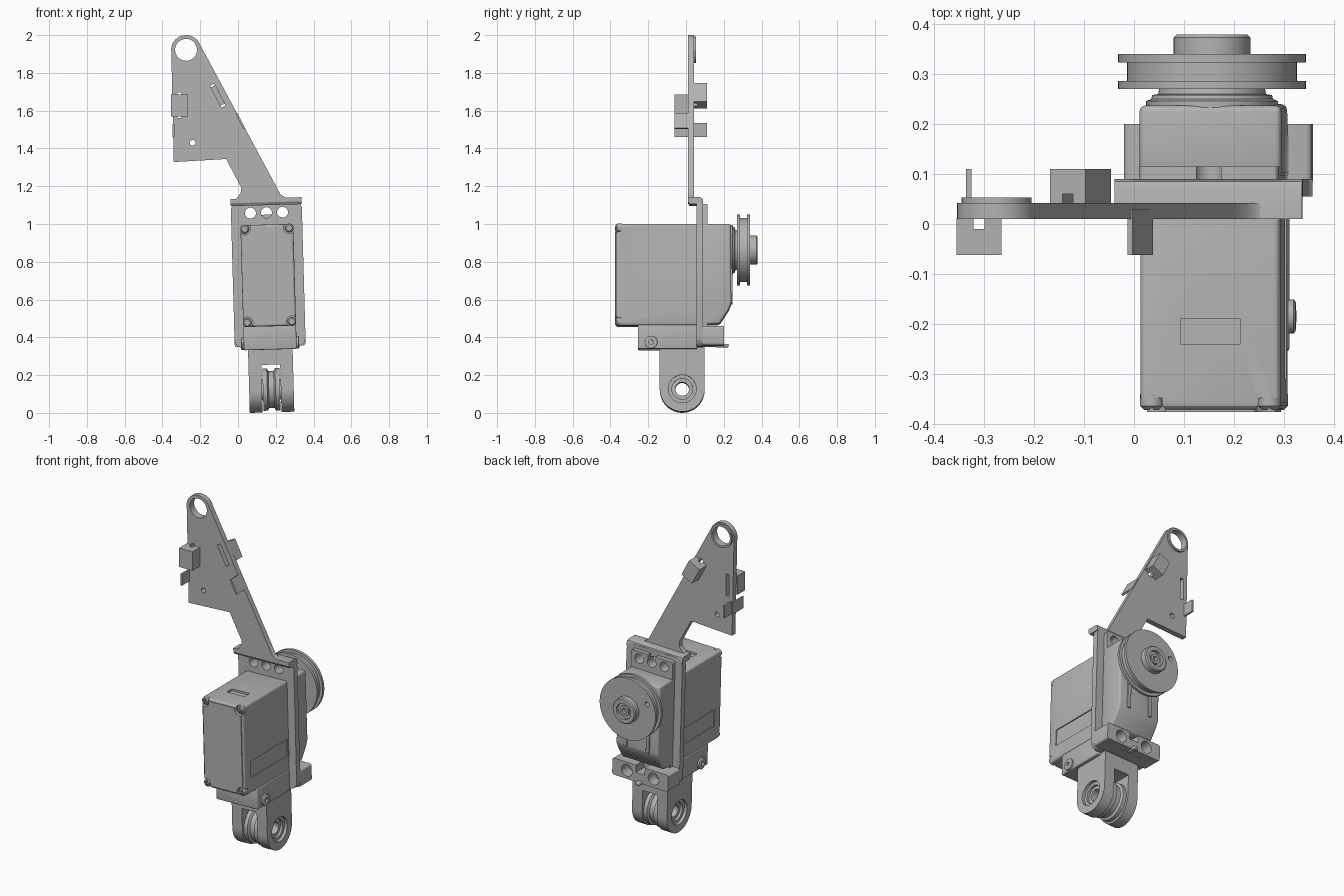
import bpy, bmesh, math
from mathutils import Matrix, Vector

if "Cube" in bpy.data.objects:
    bpy.data.objects.remove(bpy.data.objects["Cube"])

grey = bpy.data.materials.new("plain grey")
grey.use_nodes = True
grey.diffuse_color = (0.45, 0.45, 0.45, 1)
grey.node_tree.nodes["Principled BSDF"].inputs["Base Color"].default_value = grey.diffuse_color

# The servo, bracket and fork lean slightly; the arm plate is upright
LEAN = (Matrix.Translation((0.16, 0, 0.73)) @ Matrix.Rotation(math.radians(-1.6), 4, 'Y')
        @ Matrix.Translation((0, 0, -0.73)))
UPRIGHT = Matrix.Identity(4)
parts = []


def finish(bm, name, frame):
    bmesh.ops.remove_doubles(bm, verts=bm.verts, dist=1e-5)
    bmesh.ops.recalc_face_normals(bm, faces=bm.faces)
    mesh = bpy.data.meshes.new(name)
    bm.to_mesh(mesh)
    bm.free()
    mesh.transform(frame)
    mesh.materials.append(grey)
    ob = bpy.data.objects.new(name, mesh)
    bpy.context.collection.objects.link(ob)
    parts.append(ob)
    return ob


def bevel_edges(bm, width, axis=None, segments=3):
    def fits(e):
        d = (e.verts[0].co - e.verts[1].co).normalized()
        return axis is None or abs(d[axis]) > 0.99
    if width:
        bmesh.ops.bevel(bm, geom=[e for e in bm.edges if fits(e)], offset=width,
                        segments=segments, profile=0.5, affect='EDGES')


def box(name, x, y, z, bevel=0, axis=None, frame=LEAN):
    bm = bmesh.new()
    bmesh.ops.create_cube(bm, size=1)
    for v in bm.verts:
        v.co = Vector([(r[0] + r[1]) / 2 + c * (r[1] - r[0]) for r, c in zip((x, y, z), v.co)])
    bevel_edges(bm, bevel, axis)
    return finish(bm, name, frame)


def prism(name, pts, axis, start, end, bevel=0, frame=LEAN):
    """Extrude a profile along x (profile in y, z) or y (profile in x, z)."""
    place = (lambda p, t: (t, p[0], p[1])) if axis == 'x' else (lambda p, t: (p[0], t, p[1]))
    bm = bmesh.new()
    face = bm.faces.new([bm.verts.new(place(p, start)) for p in pts])
    out = bmesh.ops.extrude_face_region(bm, geom=[face])
    step = Vector(place((0, 0), end - start))
    bmesh.ops.translate(bm, vec=step, verts=[v for v in out["geom"] if isinstance(v, bmesh.types.BMVert)])
    bevel_edges(bm, bevel)
    return finish(bm, name, frame)


def lathe(name, axis, centre, profile, frame=LEAN, steps=48, closed=False):
    """Turn (position, radius) points about a line along x or y."""
    a = Vector((1, 0, 0)) if axis == 'x' else Vector((0, 1, 0))
    c = Vector(centre)
    bm = bmesh.new()
    vs = [bm.verts.new(c + a * t + Vector((0, 0, r))) for t, r in profile]
    edges = [bm.edges.new(p) for p in zip(vs, vs[1:])]
    if closed:
        edges.append(bm.edges.new((vs[-1], vs[0])))
    bmesh.ops.spin(bm, geom=vs + edges, cent=c, axis=a, angle=math.tau, steps=steps)
    return finish(bm, name, frame)


def rod(name, axis, centre, start, end, r, frame=LEAN, steps=32):
    return lathe(name, axis, centre, [(start, 0), (start, r), (end, r), (end, 0)], frame, steps)


def cut(ob, cutters):
    for c in cutters:
        mod = ob.modifiers.new("cut", 'BOOLEAN')
        mod.operation, mod.solver, mod.object = 'DIFFERENCE', 'EXACT', c
    deps = bpy.context.evaluated_depsgraph_get()
    mesh = bpy.data.meshes.new_from_object(ob.evaluated_get(deps))
    ob.modifiers.clear()
    ob.data = mesh
    for c in cutters:
        parts.remove(c)
        bpy.data.objects.remove(c)


# Arm plate: triangular blade with a round eye at the tip
eye = (-0.275, 0, 1.922)
outline = [(eye[0] + 0.079 * math.cos(math.radians(t)), eye[2] + 0.078 * math.sin(math.radians(t)))
           for t in range(27, 190, 9)]
outline += [(-0.34, 1.328), (-0.063, 1.344), (0.016, 1.195), (0.016, 1.168), (-0.003, 1.14),
            (-0.037, 1.115), (0.333, 1.128), (0.25, 1.14), (0.224, 1.158), (0.19, 1.222)]
arm = prism("arm_plate", outline, 'y', 0.01, 0.042, frame=UPRIGHT)
ring = lathe("arm_eye_ring", 'y', eye, [(0.04, 0.058), (0.04, 0.07), (0.053, 0.07), (0.053, 0.058)],
             UPRIGHT, closed=True)


def along_slope(x, z):
    return Matrix.Translation((x, 0, z)) @ Matrix.Rotation(math.radians(-27.4), 4, 'Y')


# Clips on the arm, two of them bridging slots
slope = along_slope(-0.107, 1.68)
back_clip = box("back_clip", (-0.04, 0.04), (0.041, 0.11), (-0.055, 0.055), frame=slope)
front_clip = box("front_clip", (-0.355, -0.265), (-0.062, 0.011), (1.57, 1.685), frame=UPRIGHT)
box("slope_tab", (-0.005, 0.006), (-0.062, 0.03), (-0.045, 0.045), frame=along_slope(0.012, 1.545))
box("front_tab", (-0.346, -0.335), (-0.062, 0.03), (1.46, 1.53), frame=UPRIGHT)
box("back_tab", (-0.336, -0.325), (0.03, 0.11), (1.46, 1.535), frame=UPRIGHT)
cut(back_clip, [box("c", (-0.012, 0.012), (0, 0.06), (-0.07, 0.07), frame=slope)])
cut(front_clip, [box("c", (-0.321, -0.299), (-0.01, 0.05), (1.55, 1.70), frame=UPRIGHT)])
cut(arm, [rod("c", 'y', eye, -0.1, 0.1, 0.058, UPRIGHT, 48),
          rod("c", 'y', (-0.24, 0, 1.43), -0.1, 0.1, 0.015, UPRIGHT),
          box("c", (-0.012, 0.012), (-0.1, 0.1), (-0.065, 0.065), frame=slope),
          box("c", (-0.321, -0.299), (-0.1, 0.1), (1.56, 1.695), frame=UPRIGHT)])

# Bracket plate with its folded top lip
bracket = box("bracket_plate", (-0.188, 0.188), (0.055, 0.09), (0.347, 1.125), 0.045, 1)
prism("bracket_lip", [(0.01, 1.115), (0.02, 1.1), (0.09, 1.1), (0.09, 1.12), (0.085, 1.132),
                      (0.073, 1.137), (0.01, 1.137)], 'x', -0.188, 0.188)
ears = box("servo_ears", (-0.14, 0.14), (0.085, 0.115), (0.365, 1.103), 0.012, 1)
HOLES = (-0.085, 0, 0.085)
cut(bracket, [rod("c", 'y', (x, 0, 1.06), 0, 0.2, 0.029) for x in HOLES])
cut(ears, [rod("c", 'y', (x, 0, 1.06), 0, 0.2, 0.029) for x in HOLES]
    + [box("c", (-0.025, 0.025), (0, 0.2), (1.06, 1.2))])

# Servo body with recessed label panels and corner screw pockets
body = box("servo_body", (-0.14, 0.14), (-0.371, 0.1), (0.458, 0.997), 0.013)
corners = [(sx * 0.118, 0.728 + sz * 0.248) for sx in (-1, 1) for sz in (-1, 1)]
lid = box("servo_lid", (-0.128, 0.128), (-0.376, -0.36), (0.47, 0.985), 0.006, 1)
for ob in (body, lid):
    cut(ob, [rod("c", 'y', (x, 0, z), -0.4, -0.348, 0.03) for x, z in corners])
cut(body, [box("c", (-0.06, 0.06), (-0.24, -0.19), (0.985, 1.05))]
    + [box("c", r, (-0.31, 0.045), (0.55, 0.65)) for r in ((-0.2, -0.134), (0.134, 0.2))])
for i, (x, z) in enumerate(corners):
    screw = lathe(f"lid_screw_{i + 1}", 'y', (x, 0, z),
                  [(-0.34, 0), (-0.34, 0.023), (-0.364, 0.023), (-0.372, 0.015), (-0.372, 0)], steps=24)
    cut(screw, [box("c", (x - 0.018, x + 0.018), (-0.4, -0.365), (z - 0.004, z + 0.004)),
                box("c", (x - 0.004, x + 0.004), (-0.4, -0.365), (z - 0.018, z + 0.018))])

# Gear housing with sloped foot, ribs and stepped collar
prism("gear_housing", [(0.09, 0.997), (0.237, 0.997), (0.24, 0.575), (0.225, 0.54), (0.178, 0.468),
                       (0.09, 0.464)], 'x', -0.142, 0.142, 0.012)
for side, x in (("right", -0.075), ("left", 0.075)):
    box(f"housing_rib_{side}", (x - 0.012, x + 0.012), (0.2, 0.247), (0.575, 0.8), 0.004)
axle = (0, 0, 0.862)
lathe("servo_collar", 'y', axle, [(0.22, 0), (0.22, 0.132), (0.246, 0.132), (0.25, 0.122), (0.258, 0.12),
                                  (0.26, 0.108), (0.275, 0.105), (0.275, 0)])

# Grooved pulley and hollow hub
pulley = lathe("pulley", 'y', axle, [(0.27, 0), (0.27, 0.188), (0.286, 0.188), (0.286, 0.17), (0.323, 0.17),
                                     (0.323, 0.188), (0.34, 0.188), (0.34, 0)], steps=64)
cut(pulley, [rod("c", 'y', (-0.13, 0, 0.93), 0.25, 0.4, 0.014)])
lathe("pulley_hub", 'y', axle, [(0.33, 0), (0.33, 0.077), (0.373, 0.077), (0.379, 0.071), (0.379, 0.048),
                                (0.362, 0.048), (0.362, 0.03), (0.372, 0.03), (0.372, 0.015),
                                (0.35, 0.015), (0.35, 0)])

# Rear clamp with two bolt holes
clamp = box("rear_clamp", (-0.188, 0.188), (0.085, 0.2), (0.353, 0.455), 0.012, 1)
cut(clamp, [rod("c", 'y', (x, 0, 0.405), 0.13, 0.3, 0.036) for x in (-0.09, 0.09)]
    + [box("c", (-0.03, 0.03), (0.12, 0.3), (0.41, 0.5))])
for side, x in (("right", -0.09), ("left", 0.09)):
    rod(f"clamp_bolt_{side}", 'y', (x, 0, 0.405), 0.12, 0.15, 0.02)
box("clamp_pin", (-0.015, 0.015), (0.16, 0.225), (0.347, 0.365), 0.005)

# Mounting block under the servo with cross screws
block = box("mounting_block", (-0.14, 0.14), (-0.255, 0.06), (0.335, 0.462), 0.006)
for side, s in (("right", -1), ("left", 1)):
    lathe(f"block_screw_{side}", 'x', (0, -0.185, 0.37),
          [(s * 0.12, 0), (s * 0.12, 0.034), (s * 0.15, 0.034), (s * 0.154, 0.028), (s * 0.154, 0.012),
           (s * 0.14, 0.012), (s * 0.14, 0)], steps=24)

# Fork with round end, counterbored cheeks and grooved roller
pivot = (0, -0.02, 0.124)
foot = [(pivot[1] + 0.119 * math.cos(t * math.pi / 24), pivot[2] - 0.121 * math.sin(t * math.pi / 24))
        for t in range(25)]
fork = prism("fork", foot + [(-0.139, 0.345), (0.099, 0.345)], 'x', -0.118, 0.118)
cut(fork, [box("c", (-0.05, 0.05), (-0.3, 0.3), (-0.1, 0.255)),
           rod("c", 'x', pivot, -0.2, 0.2, 0.055, steps=48),
           rod("c", 'x', pivot, 0.1, 0.2, 0.074, steps=48),
           rod("c", 'x', pivot, -0.2, -0.1, 0.074, steps=48)])
lathe("fork_roller", 'x', pivot, [(-0.085, 0.036), (-0.085, 0.055), (-0.045, 0.055), (-0.045, 0.112),
                                  (-0.022, 0.112), (-0.014, 0.098), (0.014, 0.098), (0.022, 0.112),
                                  (0.045, 0.112), (0.045, 0.055), (0.085, 0.055), (0.085, 0.036)], closed=True)

# Smooth round surfaces, keep edges crisp
bpy.ops.object.select_all(action='DESELECT')
for ob in parts:
    ob.select_set(True)
bpy.context.view_layer.objects.active = parts[0]
bpy.ops.object.shade_smooth_by_angle(angle=math.radians(30))
